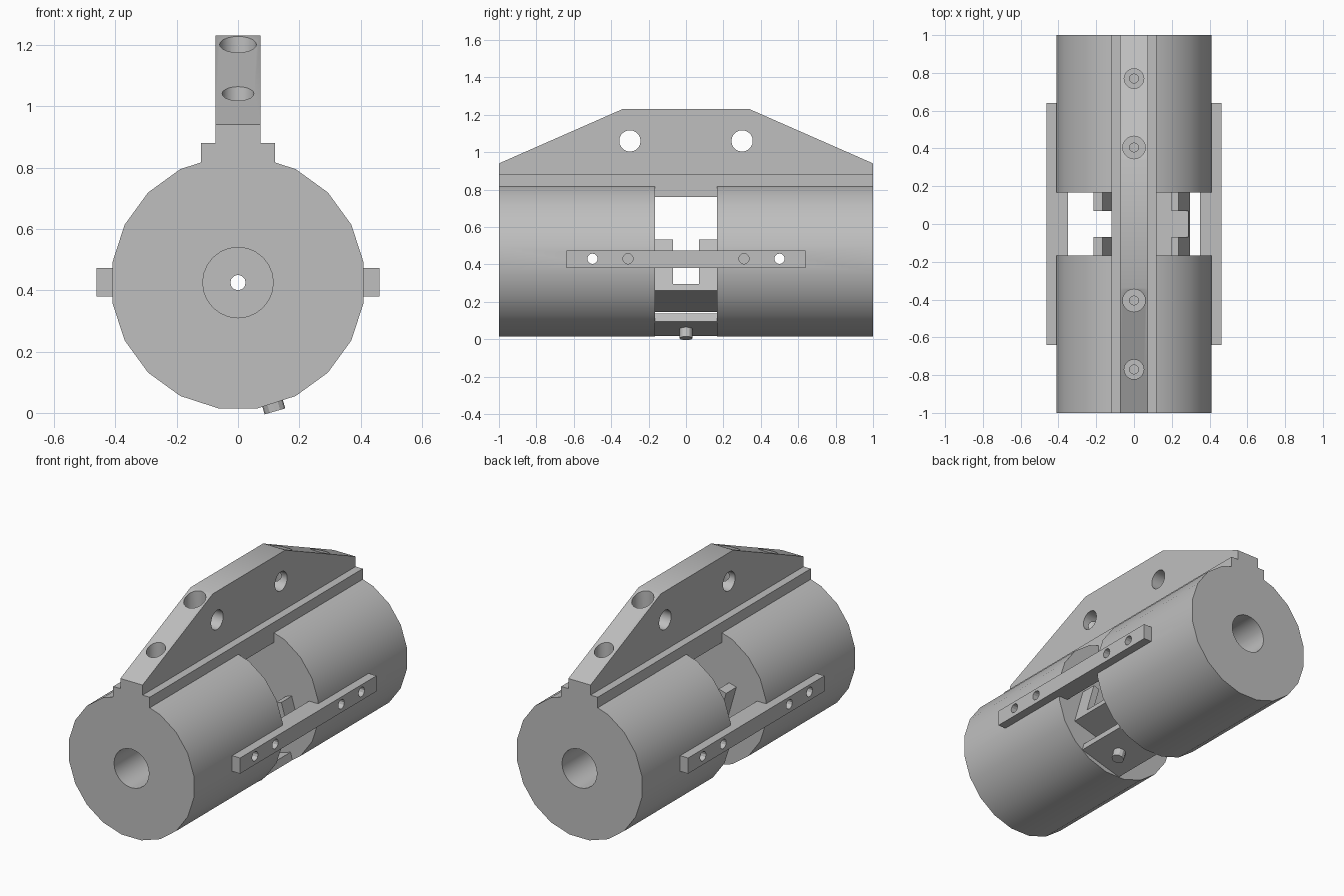
import bpy
import math
from mathutils import Matrix, Vector

if "Cube" in bpy.data.objects:
    bpy.data.objects.remove(bpy.data.objects["Cube"], do_unlink=True)

grey = bpy.data.materials.new("machined grey")
grey.use_nodes = True
colour = (0.52, 0.52, 0.52, 1)
grey.diffuse_color = colour
grey.node_tree.nodes["Principled BSDF"].inputs["Base Color"].default_value = colour

AXIS_Z = 0.425                    # height of the bore axis
TILT = math.radians(16)           # roll of the cradle about the bore


def finish(ob, name):
    ob.name = name
    ob.data.materials.clear()
    ob.data.materials.append(grey)
    return ob


def box(name, x, y, z):
    bpy.ops.mesh.primitive_cube_add(size=1)
    ob = bpy.context.object
    size = [b - a for a, b in (x, y, z)]
    mid = [(a + b) / 2 for a, b in (x, y, z)]
    ob.data.transform(Matrix.Translation(mid) @ Matrix.Diagonal((*size, 1)))
    return finish(ob, name)


def rod(name, start, end, radius, sides=20, turn=0.0):
    start, end = Vector(start), Vector(end)
    bpy.ops.mesh.primitive_cylinder_add(vertices=sides, radius=radius, depth=(end - start).length)
    ob = bpy.context.object
    turned = (end - start).to_track_quat('Z', 'Y').to_matrix().to_4x4()
    ob.data.transform(Matrix.Translation((start + end) / 2) @ turned @ Matrix.Rotation(turn, 4, 'Z'))
    return finish(ob, name)


def prism(name, outline, half_width):
    # Side outline in y and z, extruded across x
    n = len(outline)
    verts = [(x, y, z) for x in (-half_width, half_width) for y, z in outline]
    faces = [tuple(reversed(range(n))), tuple(range(n, 2 * n))]
    faces += [(i, (i + 1) % n, n + (i + 1) % n, n + i) for i in range(n)]
    mesh = bpy.data.meshes.new(name)
    mesh.from_pydata(verts, [], faces)
    ob = bpy.data.objects.new(name, mesh)
    bpy.context.collection.objects.link(ob)
    return finish(ob, name)


def cut(ob, cutters):
    for c in cutters:
        c.hide_render = True
        mod = ob.modifiers.new("cut", 'BOOLEAN')
        mod.operation, mod.solver, mod.object = 'DIFFERENCE', 'EXACT', c
    bpy.context.view_layer.update()
    graph = bpy.context.evaluated_depsgraph_get()
    mesh = bpy.data.meshes.new_from_object(ob.evaluated_get(graph))
    ob.modifiers.clear()
    ob.data = mesh
    for c in cutters:
        bpy.data.objects.remove(c, do_unlink=True)


def smooth(ob):
    bpy.ops.object.select_all(action='DESELECT')
    ob.select_set(True)
    bpy.context.view_layer.objects.active = ob
    bpy.ops.object.shade_smooth_by_angle(angle=math.radians(25))


def top_holes(s):
    # Stepped screw holes going down through the fin
    holes = []
    for y, r in ((0.77, 0.052), (0.405, 0.06)):
        holes.append(rod("counterbore", (0, s * y, 0.8), (0, s * y, 1.4), r))
        holes.append(rod("screw_hole", (0, s * y, AXIS_Z), (0, s * y, 0.9), 0.024, 12))
    return holes


def side_holes(s):
    through = rod("through_hole", (-0.6, s * 0.5, 0.43), (0.6, s * 0.5, 0.43), 0.028, 12)
    blind = [rod("blind_hole", (d * 0.3, s * 0.31, 0.43), (d * 0.6, s * 0.31, 0.43), 0.028, 12)
             for d in (-1, 1)]
    return [through] + blind


# Two bored cylinder halves
for s, name in ((-1, "front_cylinder"), (1, "back_cylinder")):
    body = rod(name, (0, s * 0.167, AXIS_Z), (0, s, AXIS_Z), 0.415, 20, math.radians(9))
    cut(body, [rod("bore", (0, s * 0.37, AXIS_Z), (0, s * 1.1, AXIS_Z), 0.115, 24),
               rod("pilot", (0, s * 0.1, AXIS_Z), (0, s * 0.5, AXIS_Z), 0.025, 12)]
        + top_holes(s) + side_holes(s))
    smooth(body)

# Fin with sloped ends and its stepped base
fin = prism("top_fin", [(-1, 0.8), (1, 0.8), (1, 0.94), (0.34, 1.23), (-0.34, 1.23), (-1, 0.94)], 0.073)
cut(fin, top_holes(-1) + top_holes(1)
    + [rod("cross_hole", (-1, y, 1.06), (1, y, 1.06), 0.057) for y in (-0.3, 0.3)])
smooth(fin)
base = box("fin_base", (-0.12, 0.12), (-1, 1), (0.76, 0.88))
cut(base, top_holes(-1) + top_holes(1))
smooth(base)

# Side bars with screw holes
for s, name in ((-1, "right_bar"), (1, "left_bar")):
    bar = box(name, sorted((s * 0.35, s * 0.462)), (-0.64, 0.64), (0.38, 0.473))
    cut(bar, side_holes(-1) + side_holes(1))
    smooth(bar)

# Tilted cradle bridging the gap, with a central notch in both walls
END = (-0.168, 0.168)
cradle = [
    box("cradle_floor", (-0.18, 0.24), END, (-0.24, -0.205)),
    box("cradle_low_wall", (0.2, 0.24), END, (-0.24, -0.02)),
    box("cradle_high_wall", (-0.18, -0.13), END, (-0.24, 0.15)),
    box("bottom_strap", (-0.14, 0.14), END, (-0.385, -0.34)),
    rod("strap_stud", (0, 0, -0.38), (0, 0, -0.437), 0.035, 12),
]
for wall in cradle[1:3]:
    cut(wall, [box("notch", (-0.5, 0.5), (-0.07, 0.07), (-0.205, 0.5))])
for ob in cradle:
    ob.data.transform(Matrix.Translation((0, 0, AXIS_Z)) @ Matrix.Rotation(-TILT, 4, 'Y'))
    smooth(ob)
